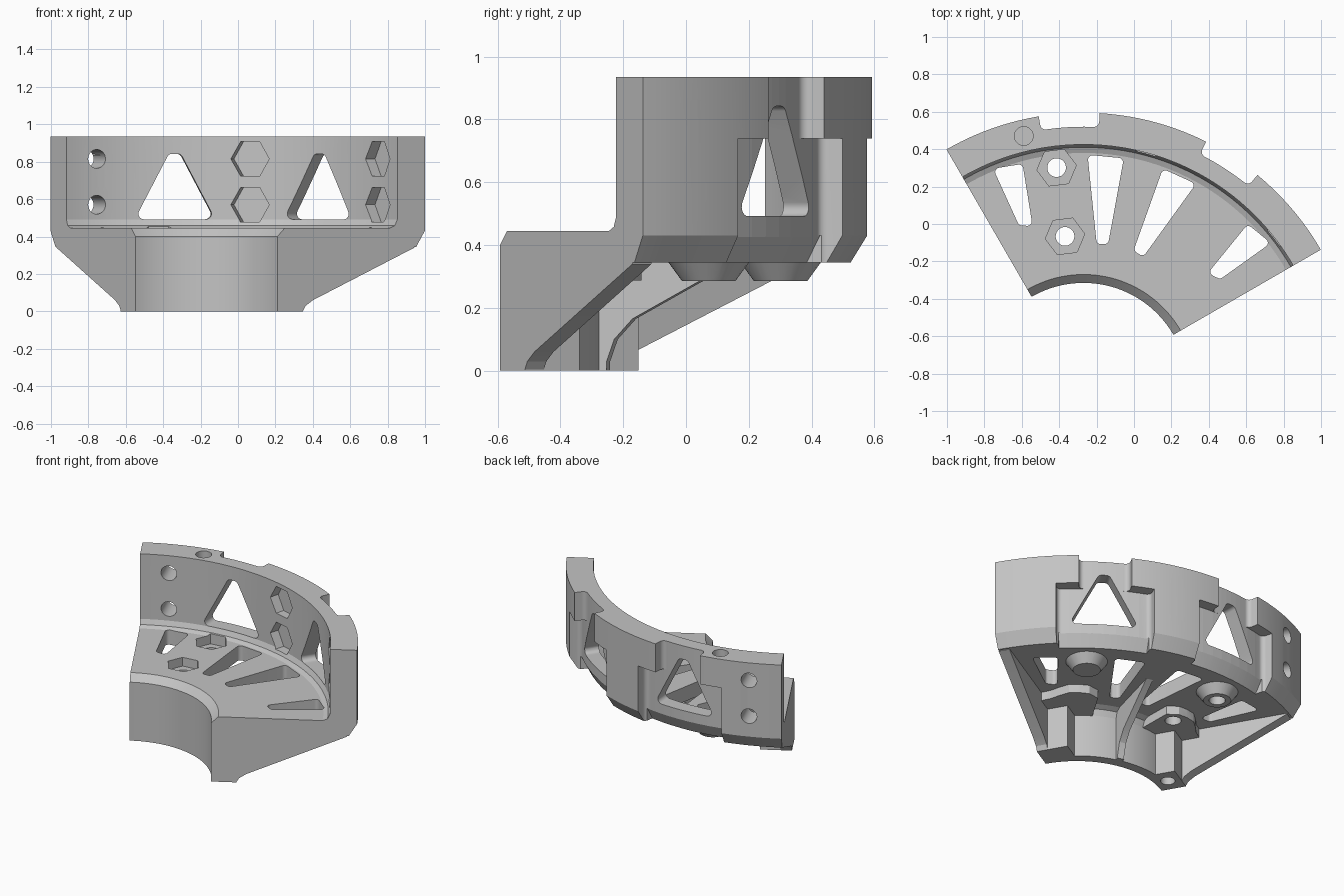
import bpy, bmesh
from math import radians, sin, cos, tan
from mathutils import Matrix, Vector

if "Cube" in bpy.data.objects:
    bpy.data.objects.remove(bpy.data.objects["Cube"])

CENTRE = Vector((-0.27, -0.87, 0))   # axis of the bore
START, END, MID = 30, 120, 75        # sector angles
R_BORE, R_WALL, R_OUT = 0.555, 1.295, 1.465
FLOOR, UNDER, TOP = 0.445, 0.345, 0.935

gray = bpy.data.materials.new("plain_gray")
gray.use_nodes = True
gray.diffuse_color = (0.55, 0.55, 0.55, 1)
gray.node_tree.nodes["Principled BSDF"].inputs["Base Color"].default_value = gray.diffuse_color


def polar(r, a):
    return Vector((r * cos(radians(a)), r * sin(radians(a))))


def finish(name, bm):
    bmesh.ops.recalc_face_normals(bm, faces=bm.faces)
    mesh = bpy.data.meshes.new(name)
    bm.to_mesh(mesh)
    bm.free()
    ob = bpy.data.objects.new(name, mesh)
    bpy.context.collection.objects.link(ob)
    return ob


def prism(name, pts, low, high, matrix=Matrix()):
    bm = bmesh.new()
    lower, upper = ([bm.verts.new((p[0], p[1], z)) for p in pts] for z in (low, high))
    bm.faces.new(lower)
    bm.faces.new(upper)
    for i in range(len(pts)):
        bm.faces.new((lower[i - 1], lower[i], upper[i], upper[i - 1]))
    bm.transform(matrix)
    return finish(name, bm)


def sector(name, profile, a0, a1, steps):
    bm = bmesh.new()
    rings = []
    for i in range(steps + 1):
        a = a0 + (a1 - a0) * i / steps
        rings.append([bm.verts.new((*polar(r, a), z)) for r, z in profile])
    for u, v in zip(rings, rings[1:]):
        for k in range(len(profile)):
            bm.faces.new((u[k - 1], u[k], v[k], v[k - 1]))
    bm.faces.new(rings[0])
    bm.faces.new(rings[-1])
    return finish(name, bm)


def cylinder(name, r_low, r_high, low, high, matrix, sides=32):
    bm = bmesh.new()
    bmesh.ops.create_cone(bm, cap_ends=True, segments=sides, radius1=r_low,
                          radius2=r_high, depth=high - low)
    bmesh.ops.translate(bm, verts=bm.verts, vec=(0, 0, (low + high) / 2))
    bm.transform(matrix @ Matrix.Rotation(radians(90), 4, "Z"))
    return finish(name, bm)


def rounded(pts, radius, steps=7):
    # replace every corner of a polygon with an arc
    out, pts = [], [Vector(p) for p in pts]
    for i, p in enumerate(pts):
        a, b = (pts[i - 1] - p).normalized(), (pts[(i + 1) % len(pts)] - p).normalized()
        half = a.angle(b) / 2
        c = p + (a + b).normalized() * radius / sin(half)
        s, e = p + a * radius / tan(half) - c, p + b * radius / tan(half) - c
        sweep = s.angle_signed(e)
        out += [c + Matrix.Rotation(-sweep * k / steps, 2) @ s for k in range(steps + 1)]
    return out


def basis(x, y, z):
    return Matrix((x, y, z)).transposed().to_4x4()


def facing(a, z=0):
    # local x along the arc, y up, z outwards
    c, s = polar(1, a)
    return Matrix.Translation((0, 0, z)) @ basis((-s, c, 0), (0, 0, 1), (c, s, 0))


def radial(a):
    # local x outwards, y up, z clockwise
    c, s = polar(1, a)
    return basis((c, s, 0), (0, 0, 1), (s, -c, 0))


def upright(r, a):
    return Matrix.Translation((*polar(r, a), 0)) @ Matrix.Rotation(radians(a + 90), 4, "Z")


# Main bracket: bore wall, floor plate and outer wall in one profile
body = sector("curved_bracket", [
    (R_BORE, -0.05), (0.62, -0.05), (0.62, 0.29), (0.635, 0.33), (0.67, UNDER),
    (1.412, UNDER), (R_OUT, 0.43), (R_OUT, TOP), (R_WALL, TOP), (R_WALL, 0.49),
    (1.28, 0.458), (1.25, FLOOR), (0.6, FLOOR), (R_BORE, 0.4)], START - 5, END + 5, 60)

adds, cuts = [], []

# End ribs, feet and inner bolt pads, all running past the ends
rib = [(0.585, -0.06), (0.712, -0.06), (0.712, 0), (0.73, 0.03), (0.775, 0.06),
       (1.40, 0.34), (1.38, 0.39), (0.585, 0.39)]
foot = [(0.575, -0.07), (0.714, -0.07), (0.714, 0.4), (0.575, 0.4)]
for a, way in ((START, -1), (END, 1)):
    adds.append(prism("end_rib", rib, *sorted((-0.03 * way, 0.07 * way)), radial(a)))
    adds.append(prism("foot", foot, *sorted((-0.04 * way, 0.2 * way)), radial(a)))
    turns = [a + way * (3 - 4 * k) for k in range(9)]
    outer = [polar(r, t) for r, t in zip((0.83, 0.83, 0.83, 0.84, 0.87, 0.9, 0.9, 0.89, 0.84), turns)]
    adds.append(prism("bolt_pad", [polar(0.59, t) for t in turns] + outer[::-1], 0.287, 0.38))

# Middle rib
adds.append(prism("middle_rib", [(0.58, -0.08), (0.64, -0.08), (0.645, 0.03), (0.67, 0.1),
                                 (0.73, 0.165), (1.07, 0.35), (1.07, 0.4), (0.58, 0.4)],
                  -0.022, 0.022, radial(MID)))

# Conical bosses and bolt holes with hexagon pockets in the floor
for a in (MID - 22, MID + 22):
    adds.append(cylinder("boss", 0.085, 0.147, 0.285, 0.37, upright(1.18, a)))
    for r in (0.81, 1.18):
        cuts.append(cylinder("floor_pocket", 0.106, 0.106, 0.385, 0.6, upright(r, a), 6))
        cuts.append(cylinder("floor_hole", 0.05, 0.05, 0.2, 0.65, upright(r, a)))

# Trim the ends and the underside flat
end = [(0.2, -0.2), (2, -0.2), (2, 1.2), (0.2, 1.2)]
cuts.append(prism("trim", end, 0, 1, radial(START)))
cuts.append(prism("trim", end, -1, 0, radial(END)))
cuts.append(prism("trim", [(-2, -2), (2, -2), (2, 2), (-2, 2)], -0.3, 0))

# Recesses and triangular windows in the outer wall
for a in (MID - 18, MID + 18):
    for half, low, high in ((6.4, 0.7, 1.2), (12, 0.2, 0.74)):
        pts = [polar(1.39, a + half * k / 4) for k in range(-4, 5)]
        pts += [polar(1.6, a + half), polar(1.6, a - half)]
        cuts.append(prism("wall_recess", rounded(pts, 0.03), low, high))
    cuts.append(sector("recess_chamfer", [(1.335, 0.32), (1.62, 0.32), (1.62, 0.43), (1.392, 0.43)],
                       a - 11.6, a + 11.6, 12))
    window = rounded([(-0.215, 0.492), (0.215, 0.492), (0.032, 0.842), (-0.032, 0.842)], 0.03)
    cuts.append(prism("window", window, 1.1, 1.6, facing(a)))

# Bolt holes with hexagon pockets in the outer wall
for a in (MID - 37, MID, MID + 37):
    for z in (0.57, 0.815):
        cuts.append(cylinder("wall_pocket", 0.106, 0.106, 1.15, 1.355, facing(a, z), 6))
        cuts.append(cylinder("wall_hole", 0.05, 0.05, 1.1, 1.6, facing(a, z)))

# Lightening slots in the floor, blind holes in the rim and feet, mirrored about the middle
long_slot = [(1.24, 5), (1.24, 14), (0.765, 9.7), (0.775, 5.2)]
short_slot = [(1.235, 30.3), (1.262, 37.5), (0.93, 36.8), (0.9, 32.6)]
for side in (-1, 1):
    for slot in (long_slot, short_slot):
        pts = [polar(r, MID + side * a) for r, a in slot]
        cuts.append(prism("floor_slot", rounded(pts, 0.024), 0.2, 0.6))
    for a in (8.6, 28.4):
        cuts.append(cylinder("rim_hole", 0.05, 0.05, 0.79, 1.1, upright(1.378, MID + side * a)))
    cuts.append(cylinder("foot_hole", 0.045, 0.045, -0.2, 0.15, upright(0.64, MID + side * 36)))

# Combine everything
for kind, tools in (("UNION", adds), ("DIFFERENCE", cuts)):
    for tool in tools:
        mod = body.modifiers.new(tool.name, "BOOLEAN")
        mod.operation, mod.solver, mod.object = kind, "MANIFOLD", tool
deps = bpy.context.evaluated_depsgraph_get()
mesh = bpy.data.meshes.new_from_object(body.evaluated_get(deps))
body.modifiers.clear()
body.data = mesh
for tool in adds + cuts:
    bpy.data.objects.remove(tool)
mesh.transform(Matrix.Translation(CENTRE))
mesh.materials.clear()
mesh.materials.append(gray)
bpy.ops.object.select_all(action="DESELECT")
body.select_set(True)
bpy.context.view_layer.objects.active = body
bpy.ops.object.shade_smooth_by_angle(angle=radians(20))
